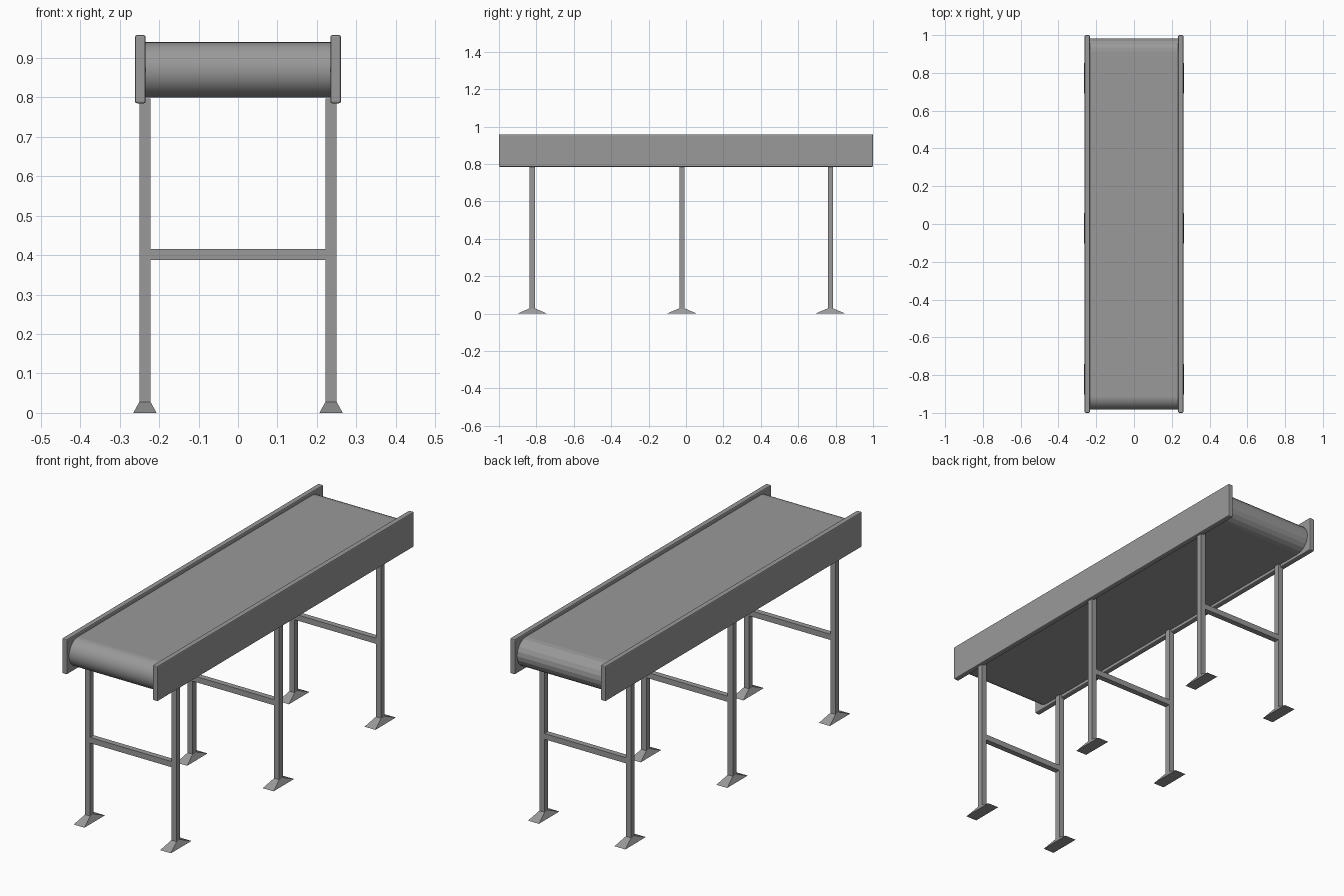
import bpy
import bmesh
from math import sin, cos, pi

cube = bpy.data.objects.get("Cube")
if cube:
    bpy.data.objects.remove(cube, do_unlink=True)

GREY = (0.32, 0.32, 0.32, 1.0)
metal = bpy.data.materials.new("plain grey")
metal.use_nodes = True
metal.diffuse_color = GREY
metal.node_tree.nodes["Principled BSDF"].inputs["Base Color"].default_value = GREY


def add_object(name, bm):
    bmesh.ops.recalc_face_normals(bm, faces=bm.faces)
    mesh = bpy.data.meshes.new(name)
    bm.to_mesh(mesh)
    bm.free()
    mesh.materials.append(metal)
    obj = bpy.data.objects.new(name, mesh)
    bpy.context.collection.objects.link(obj)
    return obj


def box(name, center, size, taper=None):
    """Box; taper gives the top's x and y scale."""
    bm = bmesh.new()
    bmesh.ops.create_cube(bm, size=1)
    for v in bm.verts:
        if taper and v.co.z > 0:
            v.co.x *= taper[0]
            v.co.y *= taper[1]
        v.co = [c + s * p for c, s, p in zip(center, size, v.co)]
    return add_object(name, bm)


# Belt: a loop with rounded ends, finer at the front roller
RADIUS, REACH, HALF_WIDTH, BELT_Z = 0.07, 0.913, 0.235, 0.87
FRONT_STEPS, BACK_STEPS = 32, 10
profile = []
for side, steps in ((-1, FRONT_STEPS), (1, BACK_STEPS)):
    for i in range(steps + 1):
        a = pi * i / steps
        profile.append((side * (REACH + RADIUS * sin(a)), BELT_Z - side * RADIUS * cos(a) * -1))
bm = bmesh.new()
cap = bm.faces.new([bm.verts.new((-HALF_WIDTH, y, z)) for y, z in profile])
extruded = bmesh.ops.extrude_face_region(bm, geom=[cap])["geom"]
for v in extruded:
    if isinstance(v, bmesh.types.BMVert):
        v.co.x = HALF_WIDTH
# Smooth only the front roller
for f in bm.faces:
    f.smooth = len(f.verts) == 4 and f.calc_center_median().y < -REACH
for e in bm.edges:
    e.smooth = not any(len(f.verts) > 4 for f in e.link_faces)
add_object("belt", bm)

# Side rails with softened edges
for side, label in ((1, "left"), (-1, "right")):
    rail = box(label + "_rail", (side * 0.2475, 0, 0.8715), (0.027, 2, 0.173))
    bevel = rail.modifiers.new("soft edges", "BEVEL")
    bevel.width = 0.005
    bevel.segments = 2

# Three trestles: legs, splayed feet and a cross bar
LEG = 0.028
for place, y in (("front", -0.822), ("middle", -0.022), ("back", 0.772)):
    for side, label in ((1, "left"), (-1, "right")):
        x = side * 0.236
        box(f"{place}_{label}_leg", (x, y, 0.412), (LEG, LEG, 0.77))
        box(f"{place}_{label}_foot", (x, y, 0.014), (0.059, 0.16, 0.028), (0.48, 0.18))
    box(place + "_cross_bar", (0, y, 0.402), (0.444, LEG, LEG))
